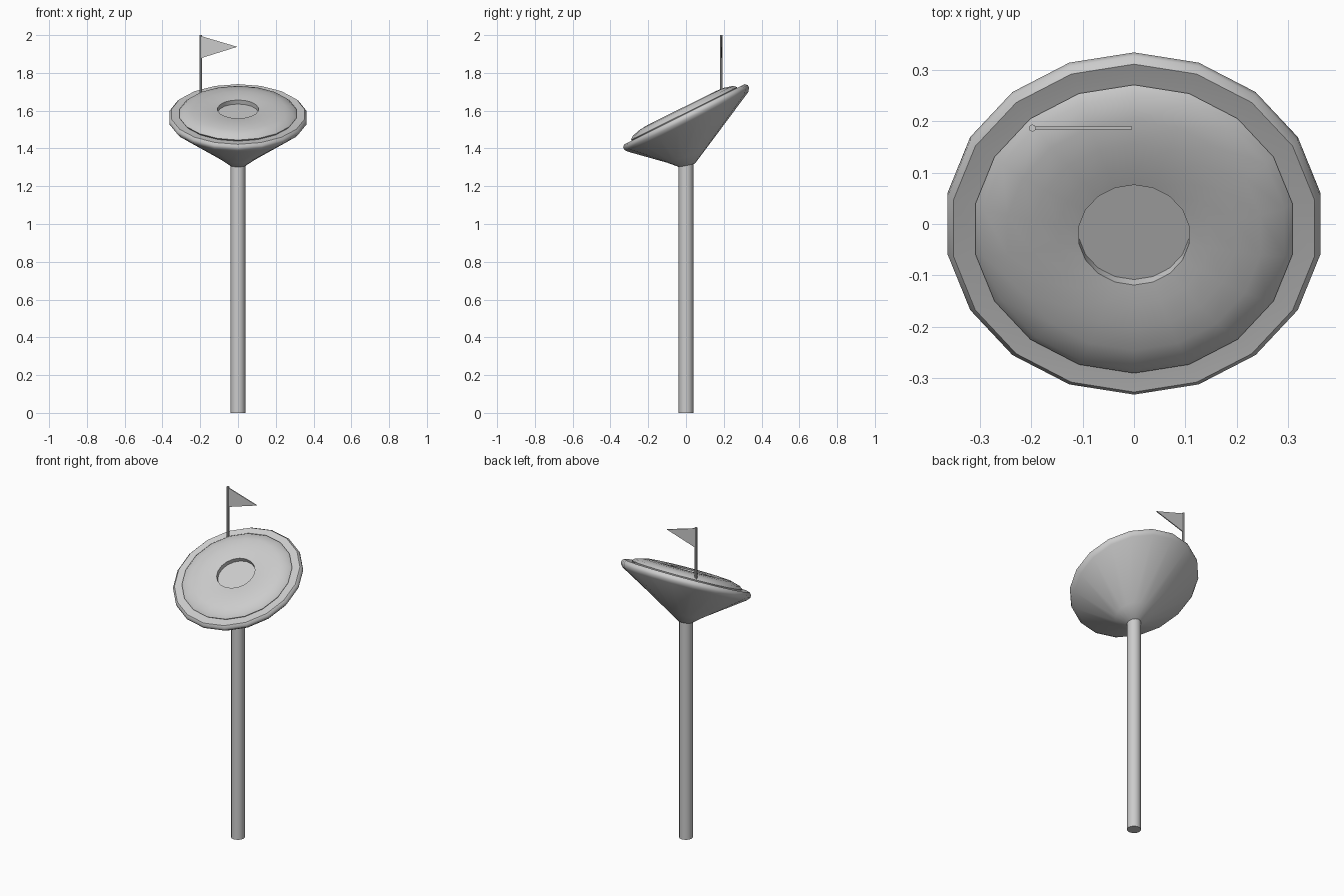
import bpy, bmesh
from math import sin, cos, pi, radians
from mathutils import Vector

if "Cube" in bpy.data.objects:
    bpy.data.objects.remove(bpy.data.objects["Cube"])

TILT = 26.5
CENTRE = Vector((0, 0, 1.565))
SIDES = 18


def finish(name, bm, angle=35):
    bmesh.ops.recalc_face_normals(bm, faces=bm.faces)
    me = bpy.data.meshes.new(name)
    bm.to_mesh(me)
    bm.free()
    ob = bpy.data.objects.new(name, me)
    bpy.context.collection.objects.link(ob)
    bpy.ops.object.select_all(action='DESELECT')
    ob.select_set(True)
    bpy.context.view_layer.objects.active = ob
    bpy.ops.object.shade_smooth_by_angle(angle=radians(angle))
    return ob


def ring(bm, centre, r, tilt, sides):
    t = radians(tilt)
    verts = []
    for i in range(sides):
        a = pi / 2 + 2 * pi * i / sides
        x, u = r * cos(a), r * sin(a)
        verts.append(bm.verts.new(centre + Vector((x, u * cos(t), u * sin(t)))))
    return verts


def loft(name, rings, sides=SIDES, angle=35):
    """Skin a stack of (centre, radius, tilt) rings and cap both ends."""
    bm = bmesh.new()
    loops = [ring(bm, c, r, t, sides) for c, r, t in rings]
    for a, b in zip(loops, loops[1:]):
        for i in range(sides):
            j = (i + 1) % sides
            bm.faces.new((a[i], a[j], b[j], b[i]))
    bm.faces.new(loops[0])
    bm.faces.new(loops[-1])
    return finish(name, bm, angle)


def on_axis(r, n):
    """Ring at height n along the tilted head axis."""
    t = radians(TILT)
    return (CENTRE + Vector((0, -sin(t), cos(t))) * n, r, TILT)


# straight stem
loft("stem", [(Vector((0, 0, 0)), 0.039, 0), (Vector((0, 0, 1.32)), 0.039, 0)], 12)

# sheared cone blending from the stem top into the tilted rim
loft("head", [
    (Vector((0, 0.005, 1.31)), 0.042, 12),
    (Vector((0, 0, 1.357)), 0.105, 18),
    on_axis(0.354, -0.028),
    on_axis(0.3686, -0.010),
    on_axis(0.3686, 0.006),
    on_axis(0.357, 0.018),
    on_axis(0.305, 0.012),
], angle=50)

# domed disc with the round recess in the middle
loft("domed_disc", [on_axis(r, n) for r, n in (
    (0.305, 0.008), (0.314, 0.022), (0.298, 0.037), (0.25, 0.050),
    (0.20, 0.054), (0.15, 0.053), (0.109, 0.048), (0.109, 0.024))])

# flag pole
loft("flag_pole", [(Vector((-0.198, 0.187, 1.69)), 0.007, 0),
                   (Vector((-0.198, 0.187, 2.0)), 0.007, 0)], 8)

# triangular pennant
bm = bmesh.new()
tri = [bm.verts.new((x, 0.184, z)) for x, z in ((-0.196, 1.995), (-0.004, 1.938), (-0.196, 1.878))]
face = bm.faces.new(tri)
ext = bmesh.ops.extrude_face_region(bm, geom=[face])
bmesh.ops.translate(bm, vec=(0, 0.006, 0),
                    verts=[v for v in ext["geom"] if isinstance(v, bmesh.types.BMVert)])
finish("pennant", bm)
